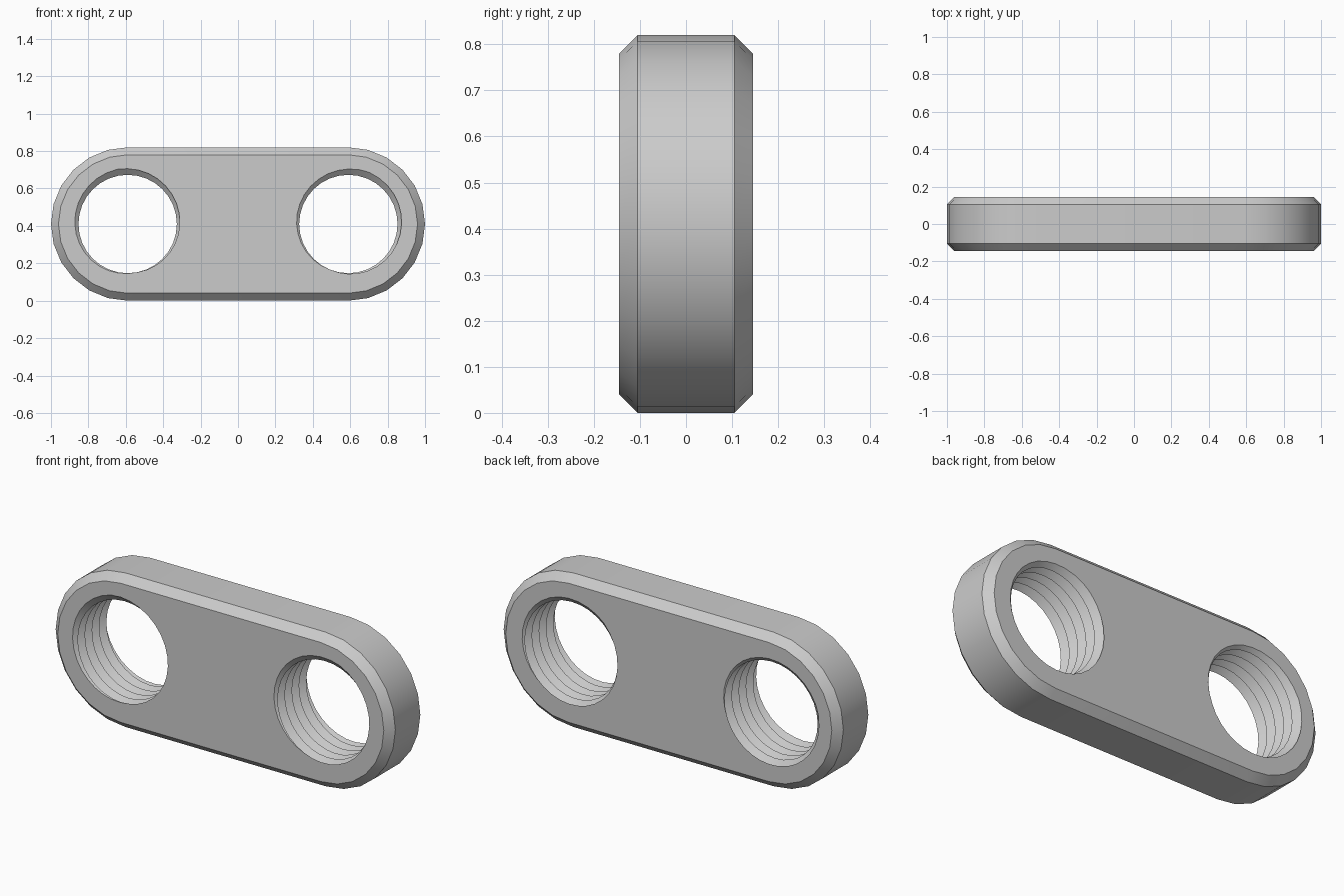
import bpy, bmesh
from math import sin, cos, pi, radians, floor

if "Cube" in bpy.data.objects:
    bpy.data.objects.remove(bpy.data.objects["Cube"])

R, CX, CZ = 0.41, 0.59, 0.41      # end radius, hole offset, mid height
HALF, CH = 0.145, 0.04            # half thickness, chamfer
CREST, ROOT, PITCH = 0.263, 0.298, 0.06
ARC, SEG, TURNS = 12, 32, 8


def finish(bm, name):
    bmesh.ops.recalc_face_normals(bm, faces=bm.faces[:])
    me = bpy.data.meshes.new(name)
    bm.to_mesh(me)
    bm.free()
    ob = bpy.data.objects.new(name, me)
    bpy.context.collection.objects.link(ob)
    return ob


def bridge(bm, a, b):
    for i in range(len(a)):
        j = (i + 1) % len(a)
        bm.faces.new((a[i], a[j], b[j], b[i]))


# Chamfered plate with round ends
def plate():
    bm = bmesh.new()
    rings = []
    for y, r in ((-HALF, R - CH), (-HALF + CH, R), (HALF - CH, R), (HALF, R - CH)):
        ring = []
        for side in (1, -1):
            for i in range(ARC + 1):
                a = -pi / 2 + pi * i / ARC
                ring.append(bm.verts.new((side * (CX + r * cos(a)), y, CZ + side * r * sin(a))))
        rings.append(ring)
    for a, b in zip(rings, rings[1:]):
        bridge(bm, a, b)
    bm.faces.new(rings[0])
    bm.faces.new(rings[-1])
    return finish(bm, "link_plate")


# Solid screw shape that cuts a threaded hole; start is the angle of the groove at the front face
def thread_cutter(x, start, name):
    bm = bmesh.new()
    y0 = -HALF - 2 * PITCH + PITCH * start / (2 * pi)

    def row(r, shift):
        out = []
        for i in range(SEG * TURNS + 1):
            a = -2 * pi * i / SEG
            out.append(bm.verts.new((x + r * cos(a), y0 + shift + PITCH * i / SEG, CZ + r * sin(a))))
        return out

    root, crest = row(ROOT, 0), row(CREST, PITCH / 2)
    n = SEG * TURNS
    for i in range(n):
        bm.faces.new((root[i], root[i + 1], crest[i + 1], crest[i]))
        if i + SEG < n:
            bm.faces.new((crest[i], crest[i + 1], root[i + SEG + 1], root[i + SEG]))
    # Fan caps at both ends, outside the plate
    edge_a = root[:SEG + 1] + [crest[0]]
    edge_b = crest[n - SEG:] + [root[n]]
    for loop, y in ((edge_a, y0), (edge_b, y0 + PITCH * (TURNS + 0.5))):
        mid = bm.verts.new((x, y, CZ))
        for i in range(len(loop)):
            bm.faces.new((loop[i], loop[(i + 1) % len(loop)], mid))
    ob = finish(bm, name)
    ob.hide_render = True
    return ob


link = plate()
bpy.context.view_layer.objects.active = link
link.select_set(True)
for x, start, side in ((-CX, radians(100), "left"), (CX, radians(70), "right")):
    cutter = thread_cutter(x, start, side + "_thread_cutter")
    mod = link.modifiers.new(side + "_hole", 'BOOLEAN')
    mod.operation, mod.solver, mod.object = 'DIFFERENCE', 'EXACT', cutter
    bpy.ops.object.modifier_apply(modifier=mod.name)
    bpy.data.objects.remove(cutter)
bpy.ops.object.shade_smooth_by_angle(angle=radians(30))
